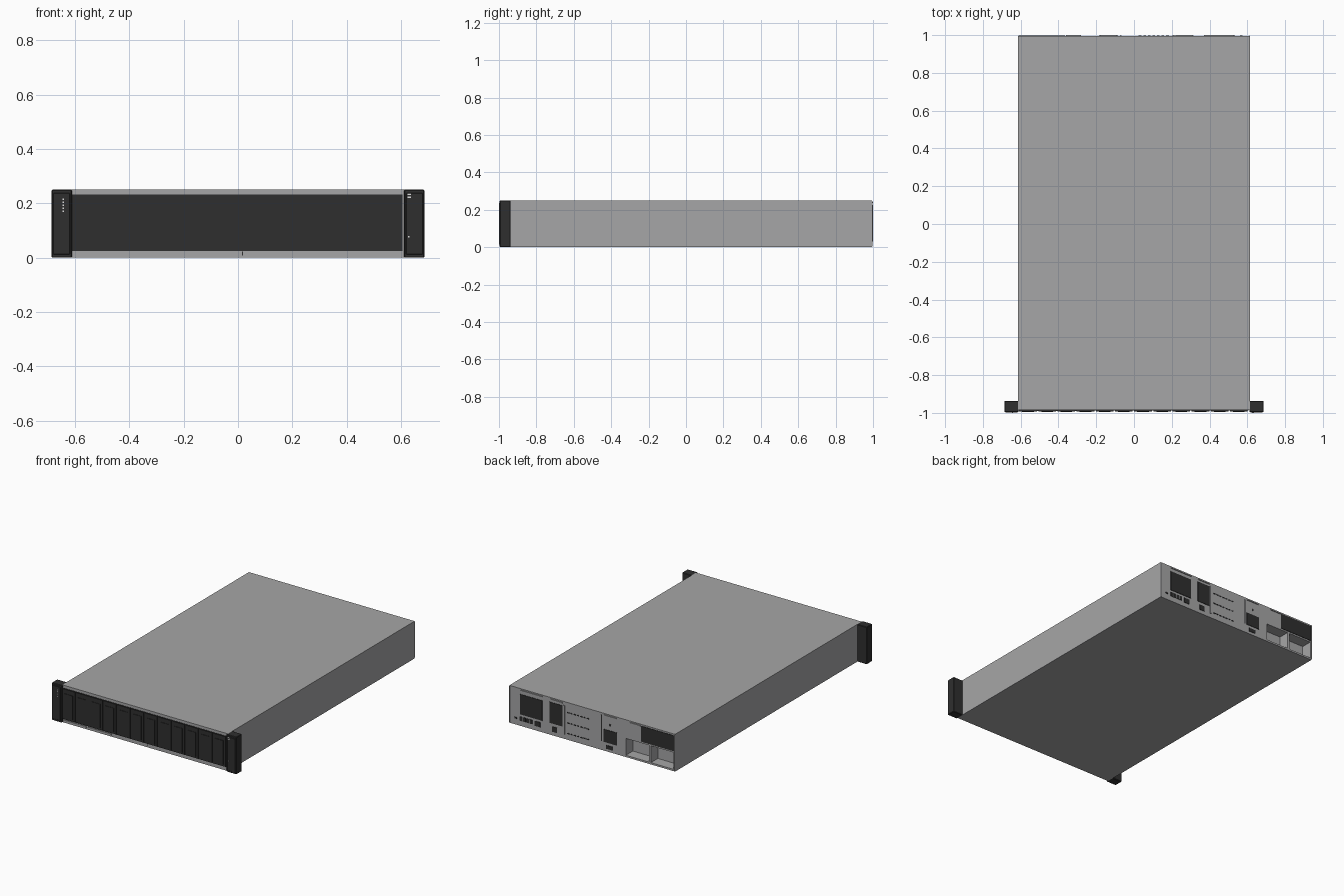
import bpy
import bmesh
from mathutils import Vector

default_cube = bpy.data.objects.get("Cube")
if default_cube:
    bpy.data.objects.remove(default_cube, do_unlink=True)


def make_material(name, color):
    material = bpy.data.materials.new(name)
    material.use_nodes = True
    material.diffuse_color = (*color, 1)
    shader = material.node_tree.nodes["Principled BSDF"]
    shader.inputs["Base Color"].default_value = (*color, 1)
    shader.inputs["Roughness"].default_value = 0.6
    return material


steel = make_material("steel grey", (0.38, 0.38, 0.385))
black = make_material("charcoal black", (0.028, 0.028, 0.028))
white = make_material("marking white", (0.75, 0.75, 0.75))


def box(name, x, y, z, material, bevel=0):
    """Box spanning the (low, high) pairs x, y and z."""
    bm = bmesh.new()
    bmesh.ops.create_cube(bm, size=1)
    low, high = Vector((min(x), min(y), min(z))), Vector((max(x), max(y), max(z)))
    for vert in bm.verts:
        vert.co = (low + high) / 2 + vert.co * (high - low)
    if bevel:
        bmesh.ops.bevel(bm, geom=bm.edges[:], offset=bevel, segments=1, affect="EDGES")
    mesh = bpy.data.meshes.new(name)
    bm.to_mesh(mesh)
    bm.free()
    mesh.materials.append(material)
    obj = bpy.data.objects.new(name, mesh)
    bpy.context.scene.collection.objects.link(obj)
    return obj


def cut(target, cutters):
    """Subtract the cutters, bake the result and remove them."""
    for cutter in cutters:
        cutter.hide_render = True
        modifier = target.modifiers.new("cut", "BOOLEAN")
        modifier.operation = "DIFFERENCE"
        modifier.solver = "EXACT"
        modifier.object = cutter
    bpy.context.view_layer.update()
    graph = bpy.context.evaluated_depsgraph_get()
    baked = bpy.data.meshes.new_from_object(target.evaluated_get(graph))
    target.modifiers.clear()
    target.data = baked
    for cutter in cutters:
        bpy.data.objects.remove(cutter, do_unlink=True)


# Chassis with two open power supply recesses at the back
HALF, HEIGHT, FRONT, BACK = 0.615, 0.25, -0.985, 0.994
chassis = box("chassis", (-HALF, HALF), (FRONT, BACK), (0, HEIGHT), steel)
bays = [(-0.605, -0.435), (-0.42, -0.25)]
cut(chassis, [box("bay_cutter", bay, (0.92, 1.1), (0.012, 0.125), steel) for bay in bays])

# Front drive bay: backing plate and twelve upright carriers
left, right, COUNT = -0.612, 0.606, 12
box("drive_bay_backing", (left, right), (FRONT - 0.002, FRONT + 0.004), (0.024, 0.232), black)
pitch = (right - left) / COUNT
for i in range(COUNT):
    start = left + i * pitch
    box(f"drive_carrier_{i + 1}", (start + 0.004, start + pitch - 0.004),
        (FRONT - 0.007, FRONT), (0.027, 0.229), black)
    box(f"carrier_handle_{i + 1}", (start + 0.02, start + pitch - 0.02),
        (FRONT - 0.01, FRONT), (0.04, 0.2), black)

# Pull-out tabs and seam under the drives
for i, x in enumerate([(-0.605, -0.435), (-0.425, -0.25)]):
    box(f"front_tab_{i + 1}", x, (FRONT - 0.004, FRONT), (0.009, 0.019), steel)
box("front_seam", (0.015, 0.019), (FRONT - 0.002, FRONT), (0.009, 0.022), black)

# Rack ears with a raised front cover
for side, sign in (("right", -1), ("left", 1)):
    box(f"{side}_ear", (sign * 0.611, sign * 0.686), (-0.996, -0.937), (0, HEIGHT), black, 0.003)
    box(f"{side}_ear_cover", (sign * 0.618, sign * 0.68), (-0.999, -0.99), (0.012, 0.238), black, 0.002)

# Small markings on the ears
for i in range(5):
    z = 0.168 + i * 0.011
    box(f"status_mark_{i + 1}", (-0.645, -0.64), (-1, -0.998), (z, z + 0.005), white)
for i in range(2):
    z = 0.22 + i * 0.011
    box(f"ear_label_{i + 1}", (0.624, 0.636), (-1, -0.998), (z, z + 0.006), white)
box("ear_light", (0.626, 0.631), (-1, -0.998), (0.074, 0.08), white)


def rear(name, x, z, material=black, depth=0.003):
    return box(name, x, (BACK - 0.003, BACK + depth), z, material)


# Rear vents and covers
rear("wide_vent", (0.37, 0.535), (0.078, 0.213))
rear("narrow_vent", (0.22, 0.315), (0.08, 0.22))
rear("centre_socket", (-0.185, -0.085), (0.06, 0.145))
rear("power_vent", (-0.61, -0.365), (0.135, 0.24))
rear("riser_handle", (0.203, 0.215), (0.03, 0.225), steel, 0.006)
rear("rear_seam", (-0.073, -0.067), (0.06, 0.235))

# Rear connectors
for i in range(4):
    x = 0.445 + i * 0.024
    rear(f"network_port_{i + 1}", (x, x + 0.019), (0.035, 0.063))
for name, x, z in (
    ("video_port", (0.385, 0.425), (0.03, 0.063)),
    ("management_port", (0.26, 0.298), (0.025, 0.06)),
    ("serial_port", (-0.155, -0.105), (0.018, 0.042)),
    ("rear_button", (-0.14, -0.128), (0.176, 0.188)),
    ("rear_latch", (0.56, 0.575), (0.04, 0.05)),
):
    rear(name, x, z)

# Perforated rows on the expansion slot covers
for row, z in enumerate((0.18, 0.11, 0.04)):
    for i in range(7):
        x = 0.025 + i * 0.024
        rear(f"slot_hole_{row + 1}_{i + 1}", (x, x + 0.015), (z, z + 0.006))

# Rear edge flanges
for side, sign in (("right", -1), ("left", 1)):
    rear(f"{side}_rear_flange", (sign * 0.611, sign * HALF), (0.004, 0.246), steel, 0.004)
for i, x in enumerate(((-0.36, -0.28), (-0.18, -0.09), (0.22, 0.31), (0.37, 0.53))):
    rear(f"rear_lip_{i + 1}", x, (0.236, 0.242), steel, 0.006)
